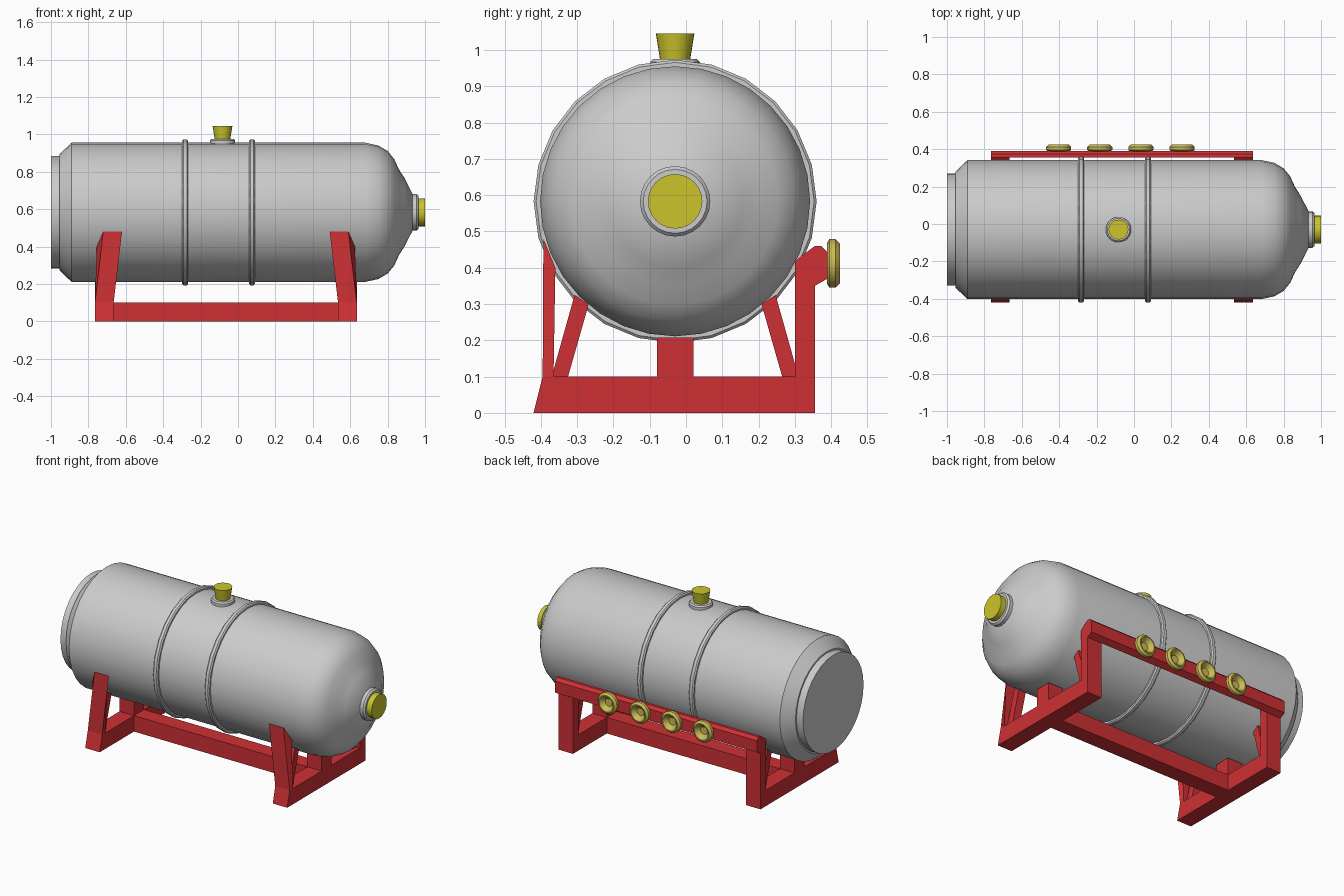
import bpy, bmesh, math
from mathutils import Vector, Matrix

if "Cube" in bpy.data.objects:
    bpy.data.objects.remove(bpy.data.objects["Cube"])

CY, CZ = -0.03, 0.583          # tank axis


def material(name, rgb):
    m = bpy.data.materials.new(name)
    m.diffuse_color = (*rgb, 1)
    m.use_nodes = True
    m.node_tree.nodes["Principled BSDF"].inputs["Base Color"].default_value = m.diffuse_color
    return m


RED = material("red_paint", (0.62, 0.03, 0.035))
YELLOW = material("yellow_caps", (0.6, 0.56, 0.025))
GOLD = material("gold_dishes", (0.6, 0.5, 0.09))


def finish(bm, name, mat=None, smooth=None):
    bmesh.ops.recalc_face_normals(bm, faces=bm.faces)
    me = bpy.data.meshes.new(name)
    bm.to_mesh(me)
    bm.free()
    ob = bpy.data.objects.new(name, me)
    bpy.context.collection.objects.link(ob)
    if mat:
        me.materials.append(mat)
    if smooth:
        bpy.ops.object.select_all(action='DESELECT')
        ob.select_set(True)
        bpy.context.view_layer.objects.active = ob
        bpy.ops.object.shade_smooth_by_angle(angle=math.radians(smooth))
    return ob


def lathe(name, profile, axis, origin, sides=24, mat=None, closed=False, smooth=28):
    """Revolve (distance along axis, radius) points about an axis through origin."""
    rot = Vector((0, 0, 1)).rotation_difference(Vector(axis)).to_matrix()
    bm = bmesh.new()
    rings = []
    for d, r in profile:
        rings.append([bm.verts.new(Vector(origin) + rot @ Vector(
            (r * math.cos(a), r * math.sin(a), d)))
            for a in (2 * math.pi * i / sides for i in range(sides))])
    pairs = list(zip(rings, rings[1:]))
    if closed:
        pairs.append((rings[-1], rings[0]))
    else:
        bm.faces.new(rings[0])
        bm.faces.new(rings[-1])
    for a, b in pairs:
        for i in range(sides):
            j = (i + 1) % sides
            bm.faces.new((a[i], a[j], b[j], b[i]))
    return finish(bm, name, mat, smooth)


def loft(name, a, b, mat=RED):
    """Solid between two matching outlines."""
    bm = bmesh.new()
    va, vb = [bm.verts.new(p) for p in a], [bm.verts.new(p) for p in b]
    bm.faces.new(va)
    bm.faces.new(vb)
    for i in range(len(va)):
        j = (i + 1) % len(va)
        bm.faces.new((va[i], va[j], vb[j], vb[i]))
    return finish(bm, name, mat)


def prism(name, yz, x0, x1):
    return loft(name, [(x0, y, z) for y, z in yz], [(x1, y, z) for y, z in yz])


# tank shell with domed nose and stepped rear collar
lathe("tank", [(-1, .30), (-.955, .30), (-.955, .31), (-.89, .372), (.68, .372),
               (.75, .357), (.80, .328), (.835, .285), (.86, .23), (.89, .183),
               (.935, .095)], (1, 0, 0), (0, CY, CZ), 32, smooth=35)
# hoops
for i, x in enumerate((-.283, .075)):
    lathe(f"tank_band_{i}", [(-.016, .365), (-.016, .383), (-.009, .39), (.009, .39),
                             (.016, .383), (.016, .365)],
          (1, 0, 0), (x, CY, CZ), 24, closed=True)
# end outlet
lathe("outlet_flange", [(.915, .08), (.93, .097), (.955, .097), (.965, .088)],
      (1, 0, 0), (0, CY, CZ))
lathe("outlet_cap", [(.955, .075), (1, .075)], (1, 0, 0), (0, CY, CZ), mat=YELLOW)
# top filler
lathe("filler_flange", [(.94, .068), (.967, .068), (.975, .06)], (0, 0, 1), (-.083, CY, 0))
lathe("filler_cap", [(.97, .041), (1.045, .053)], (0, 0, 1), (-.083, CY, 0), mat=YELLOW)

# cradle: one end frame at each side, mirrored about the cradle centre
MID = -.065
for side, s in (("left", -1), ("right", 1)):
    def X(d):
        return MID + s * d          # distance outwards from the cradle centre
    xo, xi = X(.70), X(.60)
    prism(f"{side}_cross_beam", [(-.42, 0), (.355, 0), (.355, .1), (-.395, .1)], xo, xi)
    prism(f"{side}_saddle_post", [(-.08, .1), (.02, .1), (.02, .208), (-.08, .208)], xo, xi)
    prism(f"{side}_rear_upright", [(.30, .1), (.355, .1), (.355, .46), (.30, .418)], xo, xi)
    for part, m in (("front", -1), ("rear", 1)):
        prism(f"{side}_{part}_strut",
              [(CY + m * y, z) for y, z in ((.295, .1), (.34, .1), (.277, .325), (.238, .30))],
              X(.675), X(.625))
    # leaning front leg, cut to a wedge against the tank
    loft(f"{side}_front_leg",
         [(xo, -.395, .1), (xi, -.395, .1), (xi, -.365, .1), (xo, -.365, .1)],
         [(X(.655), -.393, .48), (X(.555), -.393, .48), (X(.59), -.36, .40), (X(.69), -.36, .40)])

# lengthwise members
prism("base_beam", [(-.08, 0), (.02, 0), (.02, .1), (-.08, .1)], MID - .6, MID + .6)
prism("rear_rail", [(.355, .35), (.39, .37), (.39, .443), (.373, .46), (.355, .46)],
      MID - .7, MID + .7)

# four dished caps on the rail
for i in range(4):
    lathe(f"rail_dish_{i}", [(.388, .055), (.395, .067), (.412, .067), (.424, .055), (.424, .048),
                             (.408, .034), (.398, .024)],
          (0, 1, 0), (-.403 + .22 * i, 0, .412), 16, GOLD)
